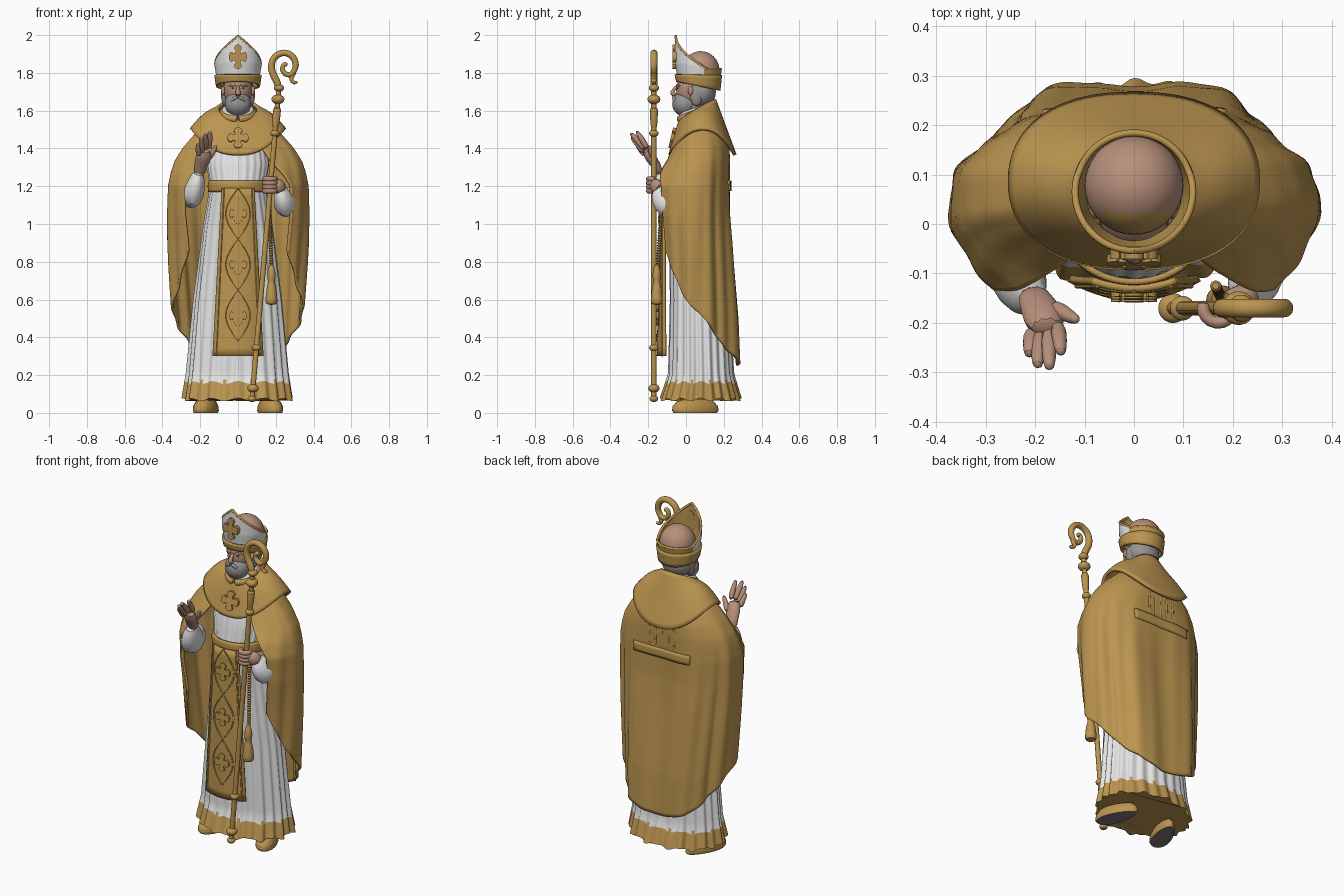
import bpy, bmesh
from math import sin, cos, pi, radians, copysign
from mathutils import Vector, Matrix

cube = bpy.data.objects.get("Cube")
if cube:
    bpy.data.objects.remove(cube, do_unlink=True)


def material(name, rgb):
    m = bpy.data.materials.new(name)
    m.use_nodes = True
    m.diffuse_color = (*rgb, 1)
    m.node_tree.nodes["Principled BSDF"].inputs["Base Color"].default_value = (*rgb, 1)
    return m


GOLD = material("gold cloth", (0.5, 0.3, 0.08))
WHITE = material("white cloth", (0.78, 0.78, 0.78))
SKIN = material("skin", (0.48, 0.28, 0.2))
HAIR = material("grey hair", (0.31, 0.3, 0.285))
DARK = material("dark sole", (0.2, 0.18, 0.18))
X, Y, Z = Vector((1, 0, 0)), Vector((0, 1, 0)), Vector((0, 0, 1))


def interp(t, keys):
    """Values between rows (t, a, b, ...) sorted by rising t."""
    t = min(max(t, keys[0][0]), keys[-1][0])
    for p, q in zip(keys, keys[1:]):
        if t <= q[0]:
            f = (t - p[0]) / (q[0] - p[0])
            return [a + (b - a) * f for a, b in zip(p[1:], q[1:])]


def finish(name, bm, mats, rule=None, thick=0, subsurf=0):
    bmesh.ops.recalc_face_normals(bm, faces=bm.faces)
    for f in bm.faces:
        f.smooth = True
        if rule:
            f.material_index = rule(f.calc_center_median())
    me = bpy.data.meshes.new(name)
    bm.to_mesh(me)
    bm.free()
    me.set_sharp_from_angle(angle=radians(50))
    for m in mats:
        me.materials.append(m)
    ob = bpy.data.objects.new(name, me)
    bpy.context.collection.objects.link(ob)
    if thick:
        s = ob.modifiers.new("thickness", "SOLIDIFY")
        s.thickness, s.offset = thick, 0
    if subsurf:
        ob.modifiers.new("smooth", "SUBSURF").levels = subsurf
        ob.modifiers["smooth"].render_levels = subsurf
    return ob


def sheet(name, fn, nu, nv, mats, closed=False, cap=False, **kw):
    """Surface through fn(u, v), with u and v from 0 to 1."""
    bm = bmesh.new()
    n = nu if closed else nu + 1
    rows = [[bm.verts.new(fn(i / nu, j / nv)) for i in range(n)] for j in range(nv + 1)]
    for a, b in zip(rows, rows[1:]):
        for i in range(nu):
            k = (i + 1) % n
            bm.faces.new((a[i], a[k], b[k], b[i]))
    if cap:
        bm.faces.new(rows[0])
        bm.faces.new(rows[-1])
    return finish(name, bm, mats, **kw)


def tube(name, pts, radii, mat, n=10, flat=1, ref=Y, subsurf=1):
    pts = [Vector(p) for p in pts]
    radii = radii if isinstance(radii, (list, tuple)) else [radii] * len(pts)
    last = len(pts) - 1

    def fn(u, v):
        i = round(v * last)
        t = (pts[min(i + 1, last)] - pts[max(i - 1, 0)]).normalized()
        a = (ref - t * ref.dot(t)).normalized()
        b = t.cross(a)
        return pts[i] + radii[i] * (a * cos(u * 2 * pi) * flat + b * sin(u * 2 * pi))
    return sheet(name, fn, n, last, [mat], closed=True, cap=True, subsurf=subsurf)


def ball(name, c, r, *mats, rule=None):
    bm = bmesh.new()
    bmesh.ops.create_uvsphere(bm, u_segments=36, v_segments=20, radius=1)
    bmesh.ops.transform(bm, matrix=Matrix.Translation(c) @ Matrix.Diagonal((*r, 1)), verts=bm.verts)
    return finish(name, bm, mats, rule=rule)


def cross(name, c, size, tilt=0, thick=0.02, tall=1):
    """Budded cross, extruded from one outline."""
    arm = [(0.3, 0.3), (0.3, 0.55), (0.42, 0.64), (0.38, 0.85), (0.15, 1),
           (-0.15, 1), (-0.38, 0.85), (-0.42, 0.64), (-0.3, 0.55)]
    bm = bmesh.new()
    vs = []
    for k in range(4):
        a = k * pi / 2
        for x, y in arm:
            vs.append(bm.verts.new((size * (x * cos(a) - y * sin(a)), -thick / 2,
                                    tall * size * (x * sin(a) + y * cos(a)))))
    face = bm.faces.new(vs)
    out = bmesh.ops.extrude_face_region(bm, geom=[face])["geom"]
    bmesh.ops.translate(bm, vec=Y * thick, verts=[g for g in out if isinstance(g, bmesh.types.BMVert)])
    bmesh.ops.transform(bm, matrix=Matrix.Translation(c) @ Matrix.Rotation(tilt, 4, "X"), verts=bm.verts)
    finish(name, bm, [GOLD])


# Pleated robe with a gold hem
ROBE = [(0.07, 0.285, 0.21, 0.078), (0.2, 0.265, 0.17, 0.08), (0.6, 0.23, 0.155, 0.073),
        (1.0, 0.18, 0.14, 0.05), (1.2, 0.145, 0.13, 0.02), (1.32, 0.165, 0.13, 0.04), (1.52, 0.13, 0.1, 0.06)]


def robe(u, v):
    a, z = u * 2 * pi, 0.07 + 1.45 * v
    rx, ry, cy = interp(z, ROBE)
    fold = 0.02 + 0.03 * max(0, 1 - z / 0.9)
    k = 1 + fold * (cos(24 * a) + 0.5 * sin(11 * a)) * 0.7
    return rx * k * sin(a), cy - ry * k * cos(a), z + 0.008 * cos(12 * a) * (1 - v)


sheet("robe", robe, 192, 64, [WHITE, GOLD], closed=True, cap=True, rule=lambda c: int(c.z < 0.165))


def belt(u, v):
    rx, ry, cy = interp(1.2, ROBE)
    a, k = u * 2 * pi, 1.05 + 0.015 * sin(pi * v)
    return rx * k * sin(a), cy - ry * k * cos(a), 1.17 + 0.06 * v


sheet("belt", belt, 48, 4, [GOLD], closed=True, thick=0.012)


# Front panel with raised bands and crosses
def panel_y(x, z):
    return -0.148 + 0.018 * (z - 0.3) / 0.88 + 2.2 * x * x


def panel(u, v):
    z = 0.3 + 0.89 * v
    x = (2 * u - 1) * (0.132 - 0.047 * v)
    return x, panel_y(x, z), z


sheet("front_panel", panel, 14, 20, [GOLD], thick=0.014)
for s in (-1, 1):
    edge = [panel(0.5 + s * 0.44, i / 20) for i in range(21)]
    tube("panel_border", [Vector(p) - Y * 0.007 for p in edge], 0.005, GOLD, n=6, subsurf=0)
    wave = []
    for i in range(49):
        z = 0.38 + 0.81 * i / 48
        x = s * 0.066 * sin(pi * (z - 0.38) / 0.27)
        wave.append((x, panel_y(x, z) - 0.007, z))
    tube("panel_wave", wave, 0.004, GOLD, n=6, subsurf=0)
for z in (0.515, 0.785, 1.055):
    cross("panel_cross", (0, panel_y(0, z) - 0.004, z), 0.046, tilt=-0.025, tall=1.15)

# Long cape: height, half width, back depth, front depth, opening angle
CAPE = [(0.25, 0.31, 0.235, 0.2, 130), (0.5, 0.325, 0.225, 0.205, 130), (0.8, 0.345, 0.2, 0.23, 129),
        (1.05, 0.357, 0.18, 0.27, 126), (1.2, 0.357, 0.178, 0.275, 127), (1.27, 0.345, 0.178, 0.225, 138),
        (1.33, 0.327, 0.178, 0.165, 148), (1.4, 0.285, 0.175, 0.12, 154), (1.47, 0.225, 0.155, 0.085, 160),
        (1.54, 0.15, 0.12, 0.06, 160)]


def cape_point(u, z, lift=0):
    rx, back, front, opening = interp(z, CAPE)
    a = radians(opening) * u
    drop = min(1, max(0, (1.5 - z) / 0.6))
    k = lift - drop * (0.014 * cos(6 * a) + 0.007 * sin(17 * a + 2 * z) * abs(sin(a)))
    c = cos(a)
    depth = back * abs(c) ** 0.75 if c > 0 else -front * abs(c) ** 0.8
    return Vector((rx * sin(a) + k * sin(a), 0.05 + depth + k * c, z))


def cape(u, v):
    u = 2 * u - 1
    low = 0.25 + 0.36 * (abs(u) * 1.3) ** 2
    return cape_point(u, 1.54 + (low - 1.54) * v)


sheet("cape", cape, 130, 60, [GOLD], thick=0.014)
sheet("back_band", lambda u, v: cape_point(0.46 * u - 0.23, 1.175 + 0.055 * v, 0.009), 24, 3, [GOLD], thick=0.014)
for i in range(-2, 3):
    tube("back_pleat", [cape_point(i * 0.05, 1.23 + 0.03 * j, 0.002) for j in range(6)], 0.008, GOLD, ref=X)


# Shoulder collar
def collar(u, v):
    a = u * 2 * pi
    s, c = sin(a), cos(a)
    top = Vector((0.1 * s, 0.06 + 0.09 * c, 1.605 + 0.055 * c))
    edge = Vector((0.248 * copysign(abs(s) ** 0.85, s), 0.087 + 0.172 * copysign(abs(c) ** 0.9, c),
                   1.5 - 0.135 * c * c))
    return top.lerp(edge, v) + Z * 0.025 * sin(pi * v) * s * s


sheet("shoulder_collar", collar, 72, 12, [GOLD], closed=True, thick=0.018)
ring = [(0.08 * sin(i * pi / 12), 0.05 - 0.08 * cos(i * pi / 12), 1.585 - 0.03 * cos(i * pi / 12)) for i in range(25)]
tube("neck_roll", ring, 0.022, GOLD, ref=Z)
tube("neck_linen", [Vector(p) * 0.9 + Z * 0.175 for p in ring], 0.014, WHITE, ref=Z)
cross("chest_cross", (0, -0.068, 1.455), 0.055, tilt=-0.23, thick=0.026)

# Head
tube("neck", [(0, 0.06, 1.5), (0, 0.05, 1.66)], 0.06, SKIN, subsurf=0)
ball("skull", (0, 0.078, 1.81), (0.1, 0.1, 0.105), SKIN, GOLD, rule=lambda c: int(c.y < 0.025))
ball("face", (0, 0.04, 1.71), (0.076, 0.092, 0.1), SKIN)
ball("back_hair", (0, 0.085, 1.7), (0.09, 0.073, 0.085), HAIR)
ball("beard", (0, -0.005, 1.636), (0.07, 0.068, 0.068), HAIR)
tube("nose", [(0, -0.045, 1.735), (0, -0.066, 1.71), (0, -0.078, 1.69), (0, -0.05, 1.682)],
     [0.008, 0.011, 0.016, 0.012], SKIN, ref=X)
for s in (-1, 1):
    tube("moustache", [(0, -0.066, 1.675), (s * 0.022, -0.065, 1.666), (s * 0.045, -0.046, 1.64)],
         [0.01, 0.012, 0.006], HAIR, ref=Z)
    tube("brow", [(s * 0.01, -0.05, 1.733), (s * 0.03, -0.045, 1.738), (s * 0.052, -0.03, 1.73)],
         [0.006, 0.007, 0.005], SKIN, ref=Z)
    ball("eye", (s * 0.027, -0.043, 1.72), (0.009, 0.005, 0.005), DARK)
    ball("ear", (s * 0.079, 0.025, 1.705), (0.012, 0.015, 0.024), SKIN)
    ball("side_hair", (s * 0.068, 0.055, 1.685), (0.022, 0.035, 0.06), HAIR)


# Tall pointed hat, open behind the front panel
def hat_top(a):
    return 1.82 + 0.175 * max(0, 1 - abs(a) / radians(112)) ** 1.1


def hat(u, v, inset=0):
    a = (2 * u - 1) * pi
    low = 1.735 + 0.022 * cos(a)
    z = low + (hat_top(a) - low) * v
    r = 0.107 + 0.017 * min(1, (z - low) / 0.1) - inset
    return r * sin(a), 0.065 - r * cos(a), z


def hat_band(u, v):
    a = (2 * u - 1) * pi
    r = 0.111 + 0.009 * v
    return r * sin(a), 0.065 - r * cos(a), 1.73 + 0.024 * cos(a) + v * (0.06 - 0.022 * cos(a))


sheet("hat_shell", hat, 72, 24, [WHITE, GOLD], closed=True, rule=lambda c: int(c.y > 0.1))
sheet("hat_lining", lambda u, v: hat(u, v, 0.01), 72, 12, [GOLD], closed=True)
sheet("hat_band", hat_band, 72, 4, [GOLD], closed=True, thick=0.012)
tube("hat_rim", [hat(i / 72, 1, 0.005) for i in range(73)], 0.007, GOLD, n=8, ref=Z, subsurf=0)
cross("hat_cross", (0, -0.058, 1.885), 0.048, thick=0.026, tall=1.35)

# Wide sleeves inside the cape, and hands
tube("right_sleeve", [(-0.27, 0.03, 1.18), (-0.25, -0.05, 1.15), (-0.238, -0.1, 1.165), (-0.222, -0.125, 1.21),
                      (-0.204, -0.145, 1.285)], [0.06, 0.08, 0.09, 0.07, 0.04],
     WHITE, n=16, ref=X, flat=0.7)
tube("left_sleeve", [(0.28, 0.03, 1.16), (0.258, -0.05, 1.11), (0.248, -0.1, 1.11), (0.235, -0.125, 1.145),
                     (0.218, -0.148, 1.195)], [0.06, 0.08, 0.09, 0.07, 0.038],
     WHITE, n=16, ref=X, flat=0.7)
tube("right_palm", [(-0.205, -0.14, 1.26), (-0.198, -0.155, 1.31), (-0.183, -0.185, 1.345), (-0.175, -0.215, 1.4)],
     [0.024, 0.025, 0.032, 0.026], SKIN, ref=X, flat=1.45)
for base, tip in (((-0.207, -0.215, 1.36), (-0.212, -0.268, 1.43)), ((-0.191, -0.22, 1.375), (-0.195, -0.292, 1.462)),
                  ((-0.172, -0.214, 1.39), (-0.171, -0.297, 1.485)), ((-0.154, -0.202, 1.395), (-0.147, -0.265, 1.495))):
    base, tip = Vector(base), Vector(tip)
    tube("right_finger", [base, (base + tip) / 2 + Z * 0.005, tip], [0.018, 0.016, 0.012], SKIN, ref=X)
tube("right_thumb", [(-0.165, -0.165, 1.34), (-0.135, -0.185, 1.375), (-0.112, -0.195, 1.42)],
     [0.02, 0.016, 0.01], SKIN, ref=X)
tube("left_palm", [(0.24, -0.135, 1.18), (0.215, -0.16, 1.2), (0.185, -0.165, 1.21)], [0.03, 0.036, 0.034],
     SKIN, ref=Z, flat=1.2)
for i in range(4):
    arc = [(0.17 + 0.033 * cos(t), -0.17 - 0.033 * sin(t), 1.175 + 0.021 * i) for t in (-0.3, 0.5, 1.3, 2.1, 2.9, 3.6)]
    tube("left_finger", arc, 0.0145, SKIN, ref=Z)


# Staff with knobs and a curled head
def staff_at(z):
    return Vector((0.073 + 0.0865 * (z - 0.06), -0.17, z))


tube("staff_shaft", [staff_at(0.06), staff_at(1.72)], 0.0145, GOLD, subsurf=0)
for z, r in ((0.075, 0.023), (0.13, 0.03), (0.345, 0.025), (1.48, 0.025), (1.6, 0.022), (1.66, 0.034), (1.72, 0.027)):
    ball("staff_knob", staff_at(z), (r, r, r * 0.75), GOLD)
tube("staff_collar", [staff_at(1.49), staff_at(1.55), staff_at(1.63)], [0.016, 0.021, 0.026], GOLD)
crook = [(0.216, 1.71), (0.208, 1.755), (0.182, 1.795), (0.173, 1.84), (0.19, 1.888), (0.24, 1.913), (0.288, 1.895),
         (0.31, 1.85), (0.3, 1.81), (0.275, 1.785), (0.245, 1.795), (0.23, 1.825), (0.245, 1.85), (0.262, 1.84)]
tube("staff_crook", [(x, -0.17, z) for x, z in crook], [0.02] * 8 + [0.017] * 3 + [0.015] * 3, GOLD, subsurf=2)
tube("crook_leaf", [(0.305, -0.17, 1.81), (0.272, -0.17, 1.765), (0.3, -0.17, 1.742), (0.315, -0.17, 1.755)],
     [0.014, 0.015, 0.013, 0.009], GOLD)

# Beaded cord and tassel
tube("cord", [(0.165 + 0.012 * i / 60, -0.125 - 0.025 * i / 60, 1.16 - 0.4 * i / 60) for i in range(61)],
     [0.007 + 0.005 * (i % 2) for i in range(61)], GOLD, n=8, subsurf=0)
tube("tassel", [(0.177, -0.155, z) for z in (0.79, 0.75, 0.715, 0.69, 0.67, 0.6, 0.57)],
     [0.01, 0.022, 0.024, 0.015, 0.026, 0.033, 0.034], GOLD, n=14)

# Shoes with dark soles
SHOE = [(0, 0.93, 0), (0.1, 1, 0.012), (0.4, 0.97, 0.035), (0.7, 0.8, 0.06), (1, 0.4, 0.075)]
for s in (-1, 1):
    def shoe(u, v):
        a = u * 2 * pi
        k, z = interp(v, SHOE)
        x = (0.056 - 0.012 * cos(a)) * sin(a) * k
        p = Matrix.Rotation(s * 0.35, 3, "Z") @ Vector((x, 0.13 * cos(a) * k, z))
        return p + Vector((s * 0.165, 0.05, 0))
    sheet("shoe", shoe, 28, 10, [GOLD, DARK], closed=True, cap=True, rule=lambda c: int(c.z < 0.004))
